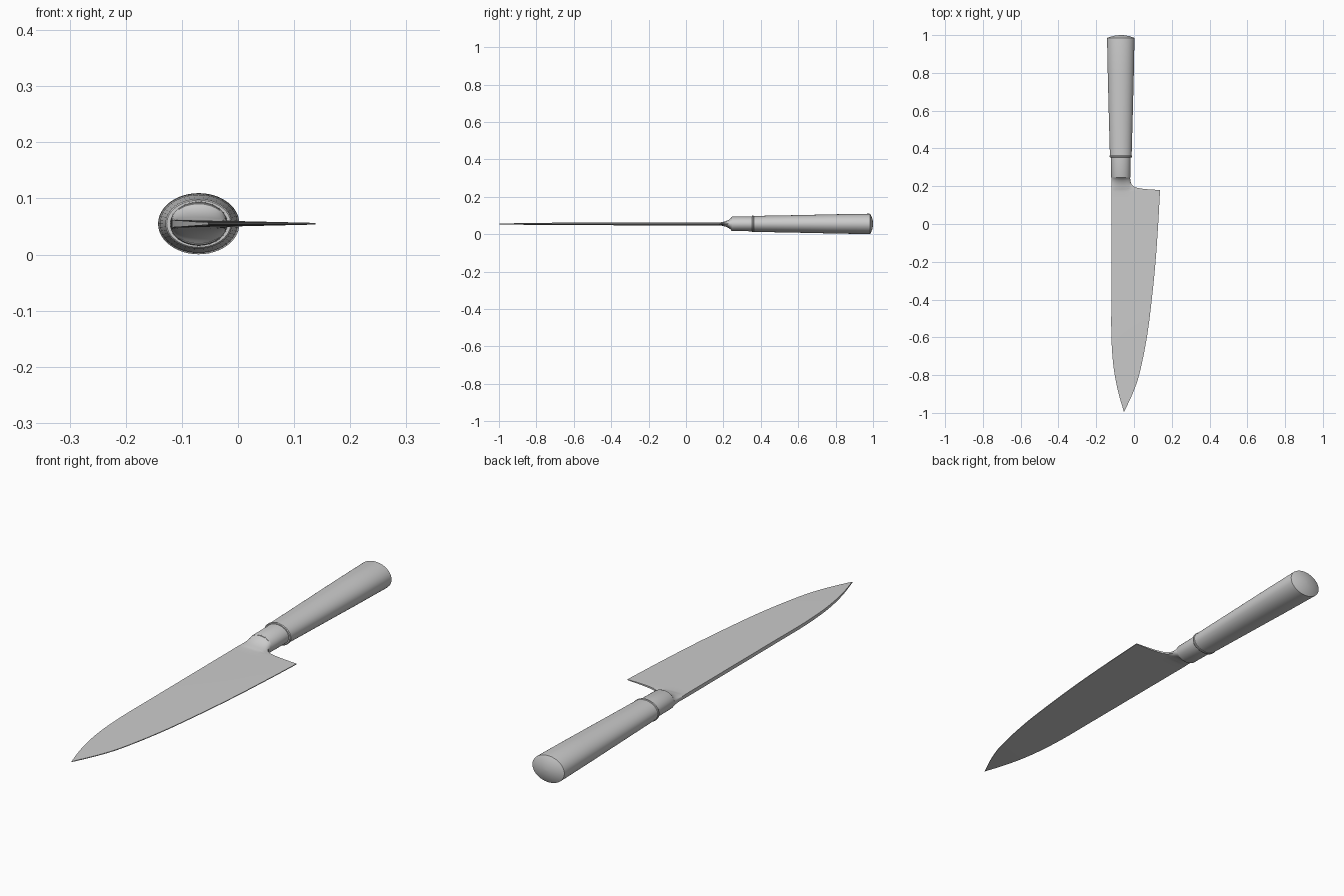
import bpy, bmesh, math

if "Cube" in bpy.data.objects:
    bpy.data.objects.remove(bpy.data.objects["Cube"])

CX, CZ = -0.07, 0.055      # handle axis position
SIDES = 48


def loft(name, rings):
    """Skin a list of equal-length closed rings and cap both ends."""
    bm = bmesh.new()
    loops = [[bm.verts.new(p) for p in ring] for ring in rings]
    n = len(loops[0])
    for a, b in zip(loops, loops[1:]):
        for i in range(n):
            j = (i + 1) % n
            bm.faces.new((a[i], a[j], b[j], b[i]))
    bm.faces.new(loops[0])
    bm.faces.new(loops[-1])
    bmesh.ops.remove_doubles(bm, verts=bm.verts, dist=1e-5)
    bmesh.ops.recalc_face_normals(bm, faces=bm.faces)
    me = bpy.data.meshes.new(name)
    bm.to_mesh(me)
    bm.free()
    ob = bpy.data.objects.new(name, me)
    bpy.context.collection.objects.link(ob)
    bpy.ops.object.select_all(action='DESELECT')
    ob.select_set(True)
    bpy.context.view_layer.objects.active = ob
    bpy.ops.object.shade_smooth_by_angle(angle=math.radians(30))
    return ob


def ellipse(y, rx, rz):
    return [(CX + rx * math.cos(t), y, CZ + rz * math.sin(t))
            for t in (2 * math.pi * i / SIDES for i in range(SIDES))]


def curve(points, y):
    """Smooth (Hermite) interpolation through (y, value) points."""
    n = len(points)

    def slope(i):
        a, b = points[max(i - 1, 0)], points[min(i + 1, n - 1)]
        return (b[1] - a[1]) / (b[0] - a[0])
    for i in range(n - 1):
        (y0, v0), (y1, v1) = points[i], points[i + 1]
        if y <= y1 or i == n - 2:
            h = y1 - y0
            t = (y - y0) / h
            return ((2*t**3 - 3*t**2 + 1) * v0 + (t**3 - 2*t**2 + t) * h * slope(i)
                    + (3*t**2 - 2*t**3) * v1 + (t**3 - t**2) * h * slope(i + 1))


# Blade outline: spine, cutting edge and spine half-thickness along y
SPINE = [(-0.995, -0.053), (-0.9, -0.081), (-0.8, -0.102), (-0.7, -0.114),
         (-0.58, -0.12), (-0.4, -0.12), (0.18, -0.12)]
EDGE = [(-0.995, -0.053), (-0.9, -0.008), (-0.8, 0.027), (-0.6, 0.068),
        (-0.4, 0.094), (-0.2, 0.114), (0.0, 0.128), (0.18, 0.138)]
THICK = [(-0.995, 0.002), (-0.8, 0.0055), (-0.5, 0.007), (0.18, 0.0075)]
# Heel and neck: y, edge x, blend towards the round bolster
NECK = [(0.18, 0.138, 0.03), (0.183, 0.08, 0.05), (0.187, 0.04, 0.08),
        (0.193, 0.012, 0.12), (0.201, -0.004, 0.17), (0.21, -0.012, 0.24),
        (0.22, -0.017, 0.36), (0.23, -0.019, 0.52), (0.239, -0.02, 0.75),
        (0.245, -0.02, 1.0)]


def blade_ring(y, spine, edge, edge_ref, thick, w):
    top = []
    for i in range(21):
        x = spine + (edge - spine) * (0.5 - 0.5 * math.cos(math.pi * i / 20))
        k = (x - spine) / max(edge_ref - spine, 1e-4)
        wedge = thick * (1 - k) + 0.0015 * k
        round_z = 0.038 * math.sqrt(max(0, 1 - ((x - CX) / 0.05) ** 2))
        top.append((x, y, max(wedge * (1 - w) + round_z * w, 0.0004)))
    return ([(x, y, CZ + z) for x, y, z in top]
            + [(x, y, CZ - z) for x, y, z in reversed(top)])


rings = []
for i in range(48):
    y = -0.995 + 1.165 * (i / 47) ** 1.2
    s, e = curve(SPINE, y), curve(EDGE, y)
    rings.append(blade_ring(y, s, max(e, s + 0.0005), e, curve(THICK, y), 0))
rings += [blade_ring(y, -0.12, e, 0.138, 0.0075, w) for y, e, w in NECK]
rings[0] = [(x, -1.0 + 0.004, z) for x, _, z in rings[0]]
loft("blade", rings)

# Bolster sleeve between blade and handle
loft("bolster", [ellipse(*p) for p in [
    (0.243, 0.049, 0.037), (0.247, 0.0505, 0.0385), (0.36, 0.0515, 0.0395)]])

# Collar ring at the front of the handle
loft("collar", [ellipse(*p) for p in [
    (0.352, 0.05, 0.038), (0.352, 0.057, 0.042), (0.355, 0.0595, 0.0445),
    (0.361, 0.0595, 0.0445), (0.364, 0.057, 0.042), (0.364, 0.05, 0.038)]])

# Tapered grip with a domed butt
grip = [(0.362, 0.05, 0.038), (0.362, 0.0575, 0.0425), (0.6, 0.064, 0.047),
        (0.8, 0.069, 0.0515), (0.98, 0.0725, 0.0545), (0.985, 0.072, 0.054)]
for i in range(1, 7):
    f = math.cos(math.pi / 2 * i / 6.2)
    grip.append((0.985 + 0.015 * (1 - f * f), 0.072 * f, 0.054 * f))
loft("handle", [ellipse(*p) for p in grip])
